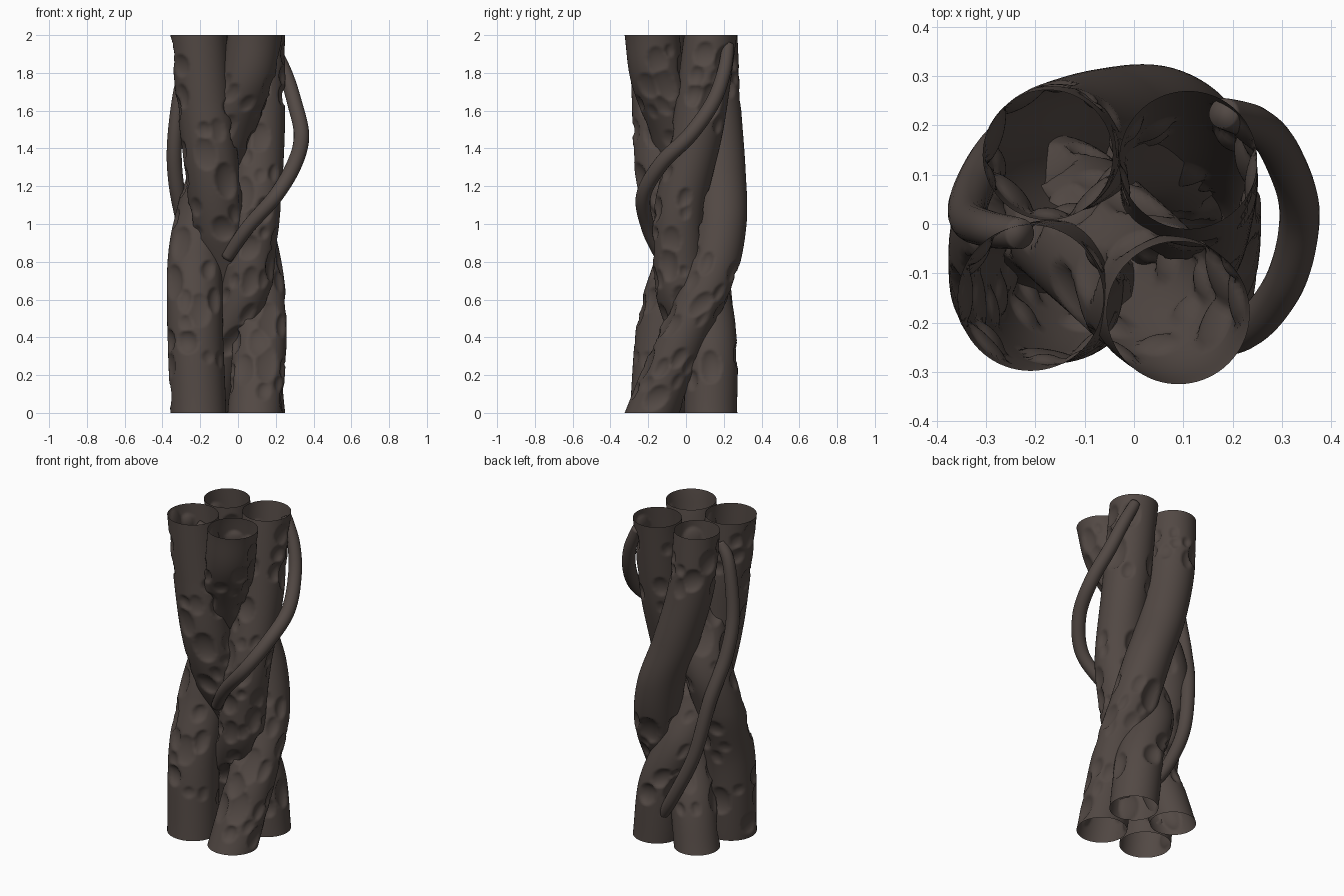
import bpy, bmesh, math, random
from mathutils import Vector

if "Cube" in bpy.data.objects:
    bpy.data.objects.remove(bpy.data.objects["Cube"])

random.seed(11)
bark = bpy.data.materials.new("dark_bark")
bark.diffuse_color = (0.085, 0.066, 0.058, 1)
bark.use_nodes = True
bark.node_tree.nodes["Principled BSDF"].inputs["Base Color"].default_value = bark.diffuse_color


def spline(pts, t):
    # Catmull-Rom through the control points, t in 0..1
    f = min(max(t, 0), 1) * (len(pts) - 1)
    i = min(int(f), len(pts) - 2)
    u = f - i
    p1, p2 = Vector(pts[i]), Vector(pts[i + 1])
    p0 = Vector(pts[i - 1]) if i > 0 else 2 * p1 - p2
    p3 = Vector(pts[i + 2]) if i + 2 < len(pts) else 2 * p2 - p1
    return 0.5 * (2 * p1 + (p2 - p0) * u + (2 * p0 - 5 * p1 + 4 * p2 - p3) * u * u
                  + (3 * p1 - p0 - 3 * p2 + p3) * u ** 3)


def at_height(pts, z):
    # bisection for the spline point at height z
    a, b = 0.0, 1.0
    for _ in range(22):
        m = (a + b) / 2
        if spline(pts, m).z < z:
            a = m
        else:
            b = m
    return spline(pts, (a + b) / 2)


def skin(name, rings, cap=False):
    bm = bmesh.new()
    loops = [[bm.verts.new(p) for p in ring] for ring in rings]
    n = len(loops[0])
    for a, b in zip(loops, loops[1:]):
        for j in range(n):
            bm.faces.new((a[j], a[(j + 1) % n], b[(j + 1) % n], b[j]))
    if cap:
        bm.faces.new(loops[0][::-1])
        bm.faces.new(loops[-1])
    me = bpy.data.meshes.new(name)
    bm.to_mesh(me)
    bm.free()
    me.materials.append(bark)
    me.shade_smooth()
    ob = bpy.data.objects.new(name, me)
    bpy.context.collection.objects.link(ob)


def around(a):
    # signed distance along the bark for an angle
    return ((a + math.pi) % math.tau - math.pi) * 0.14


# hollow trunks: open tubes with scooped knots, none inside the smooth height band
def trunk(name, path, r0, r1, smooth_band=(9, 9), seg=72, rows=220):
    pits = []
    for _ in range(700):
        a, z = random.uniform(0, math.tau), random.uniform(0.08, 1.92)
        w = random.choice((0.03, 0.04, 0.055, 0.062)) * random.uniform(0.9, 1.1)
        h = w * random.uniform(1.1, 1.6)
        if len(pits) < 56 and not smooth_band[0] < z < smooth_band[1] and all(
                math.hypot(around(a - q[0]) / (w + q[2]), (z - q[1]) / (h + q[3])) > 0.8 for q in pits):
            pits.append((a, z, w, h, random.uniform(0.35, 0.55) * w))
    rings = []
    for i in range(rows + 1):
        z = 2 * i / rows
        c = at_height(path, z)
        near = [q for q in pits if abs(z - q[1]) < q[3]]
        base = r0 + (r1 - r0) * z / 2
        ring = []
        for j in range(seg):
            a = math.tau * j / seg
            dent = 0
            for pa, pz, w, h, depth in near:
                d = (around(a - pa) / w) ** 2 + ((z - pz) / h) ** 2
                if d < 1:
                    dent = max(dent, depth * (1 - d) ** 0.7)
            r = base - dent
            ring.append((c.x + r * math.cos(a), c.y + r * math.sin(a), z))
        rings.append(ring)
    skin(name, rings)


trunk("outer_back_trunk", [(0.09, -0.18, 0), (0.115, -0.02, 0.4), (0.105, 0.12, 0.7), (0.045, 0.182, 1.0),
                           (-0.06, 0.178, 1.3), (-0.148, 0.155, 1.65), (-0.175, 0.14, 2)],
      0.145, 0.132, (0.85, 1.65))
trunk("left_crossing_trunk", [(0.11, 0.13, 0), (0.065, 0.13, 0.35), (-0.04, 0.085, 0.65), (-0.1, -0.045, 0.95),
                              (-0.135, -0.125, 1.27), (-0.18, -0.14, 1.65), (-0.21, -0.15, 2)], 0.14, 0.148)
trunk("front_left_trunk", [(-0.21, -0.15, 0), (-0.228, -0.11, 0.5), (-0.222, -0.01, 0.85), (-0.165, 0.035, 1.13),
                           (-0.07, -0.04, 1.45), (0.045, -0.145, 1.75), (0.09, -0.18, 2)], 0.148, 0.145)
trunk("middle_trunk", [(-0.175, 0.14, 0), (-0.1, 0.08, 0.3), (0.03, -0.02, 0.6), (0.065, -0.04, 0.85),
                       (0.09, -0.03, 1.1), (0.11, 0.06, 1.5), (0.11, 0.13, 2)], 0.132, 0.14)


# vines looping outside the trunks
def vine(name, pts, radius, seg=20, rows=80):
    rings, u = [], Vector((1, 0, 0))
    for i in range(rows + 1):
        t = i / rows
        p = spline(pts, t)
        d = (spline(pts, min(t + 0.01, 1)) - spline(pts, max(t - 0.01, 0))).normalized()
        u = (u - d * u.dot(d)).normalized()
        v = d.cross(u)
        r = radius * (0.75 + 0.25 * math.sin(math.pi * t) ** 0.6)
        rings.append([p + r * (u * math.cos(math.tau * j / seg) + v * math.sin(math.tau * j / seg))
                      for j in range(seg)])
    skin(name, rings, cap=True)


vine("right_vine", [(-0.06, -0.13, 0.82), (0.05, -0.2, 0.98), (0.2, -0.225, 1.15), (0.3, -0.13, 1.32),
                    (0.336, 0.02, 1.47), (0.3, 0.14, 1.64), (0.25, 0.2, 1.8), (0.18, 0.225, 1.95)], 0.041)
vine("left_vine", [(0.07, 0.19, 0.1), (-0.06, 0.225, 0.3), (-0.2, 0.205, 0.6), (-0.275, 0.155, 0.95),
                   (-0.328, 0.065, 1.22), (-0.335, 0.01, 1.45), (-0.295, -0.01, 1.75), (-0.23, -0.02, 1.88)], 0.041)
